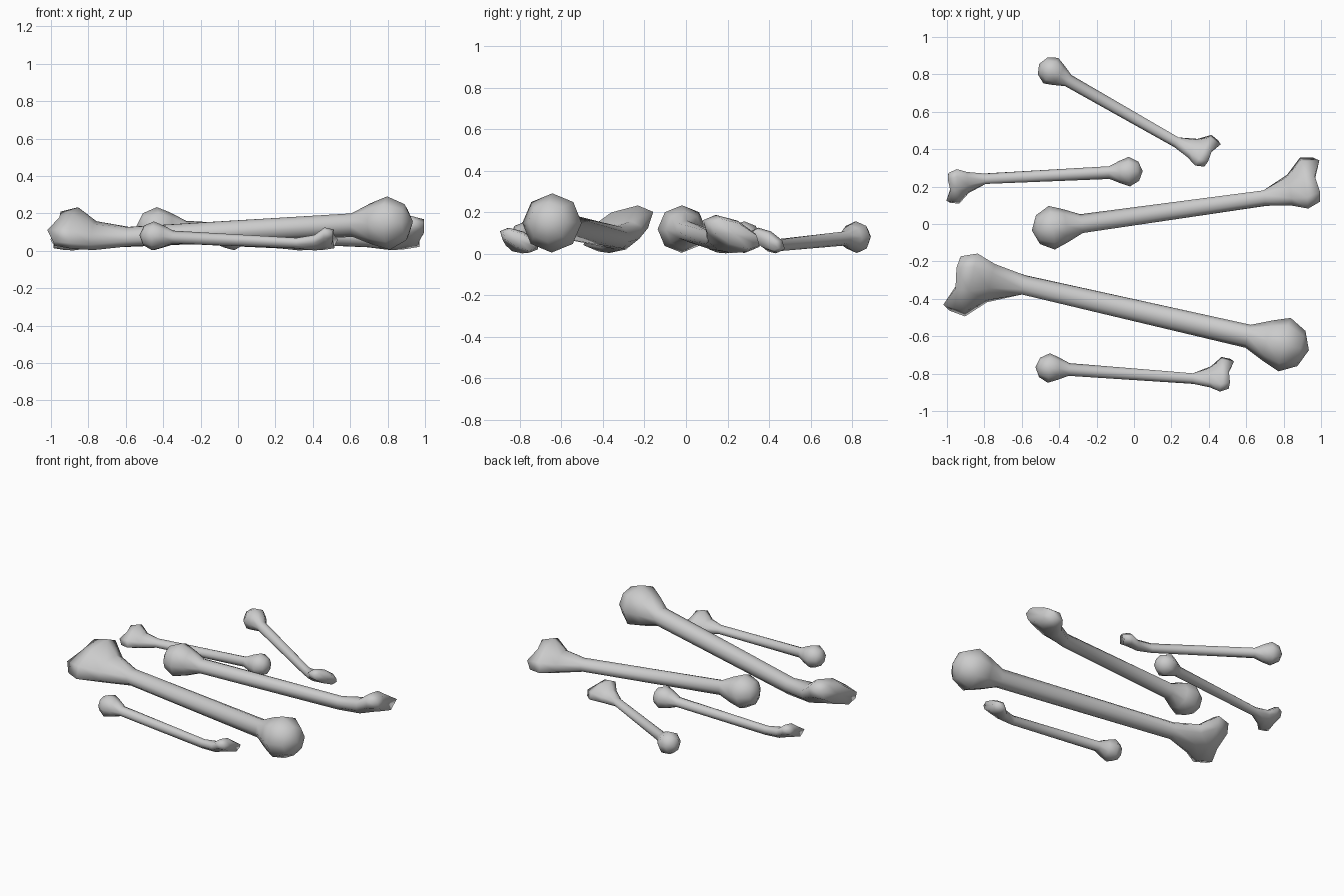
import bpy, bmesh
from math import radians, cos, sin, pi

if "Cube" in bpy.data.objects:
    bpy.data.objects.remove(bpy.data.objects["Cube"])

SIDES = 8
# cross-sections along the bone: x, centre y, centre z, half width, half thickness, tilt
RINGS = [
    (-0.050, 0.000, 0.000, 0.052, 0.052, 0),     # ball end
    (0.000, 0.000, 0.000, 0.079, 0.077, 0),
    (0.050, 0.000, 0.000, 0.060, 0.060, 0),
    (0.108, 0.000, 0.000, 0.034, 0.034, 0),      # neck
    (0.770, 0.000, 0.004, 0.030, 0.030, -25),    # end of shaft
    (0.865, 0.016, 0.012, 0.062, 0.036, -25),    # flared knuckle end
    (0.918, 0.034, 0.037, 0.102, 0.046, -25),
    (0.964, 0.040, 0.038, 0.088, 0.036, -25),
]
# forward shift of each corner of the last ring gives the knuckle bumps
BUMPS = [0.002, 0.020, -0.006, 0.004, 0.0, 0.004, -0.006, 0.006]


def bone_mesh():
    bm = bmesh.new()
    loops = []
    for n, (x, cy, cz, a, b, tilt) in enumerate(RINGS):
        t = radians(tilt)
        loop = []
        for i in range(SIDES):
            ang = 2 * pi * i / SIDES
            u, v = a * cos(ang), b * sin(ang)
            dx = BUMPS[i] if n == len(RINGS) - 1 else 0
            loop.append(bm.verts.new((x + dx, cy + u * cos(t) - v * sin(t),
                                      cz + u * sin(t) + v * cos(t))))
        loops.append(loop)
    for p, q in zip(loops, loops[1:]):
        for i in range(SIDES):
            j = (i + 1) % SIDES
            bm.faces.new((p[i], p[j], q[j], q[i]))
    # close the ball and the dished knuckle end
    for loop, co in ((loops[0], (-0.072, 0, 0)), (loops[-1], (0.958, 0.040, 0.038))):
        tip = bm.verts.new(co)
        for i in range(SIDES):
            bm.faces.new((loop[i], loop[(i + 1) % SIDES], tip))
    bmesh.ops.recalc_face_normals(bm, faces=bm.faces)
    for f in bm.faces:
        f.smooth = True
    me = bpy.data.meshes.new("bone")
    bm.to_mesh(me)
    bm.free()
    return me


# name, ball x, ball y, heading in degrees, scale
BONES = [
    ("large_bone", 0.805, -0.645, 167.1, 1.855),
    ("medium_bone", -0.440, -0.020, 7.9, 1.490),
    ("small_bone_left", -0.025, 0.280, 182.8, 1.0),
    ("small_bone_back", -0.445, 0.820, -29.7, 1.0),
    ("small_bone_front", -0.455, -0.770, -4.2, 1.0),
]
mesh = bone_mesh()
for name, x, y, heading, s in BONES:
    ob = bpy.data.objects.new(name, mesh)
    ob.location = (x, y, 0.080 * s)
    ob.rotation_euler = (0, radians(3.2), radians(heading))
    ob.scale = (s, s, s)
    bpy.context.collection.objects.link(ob)
